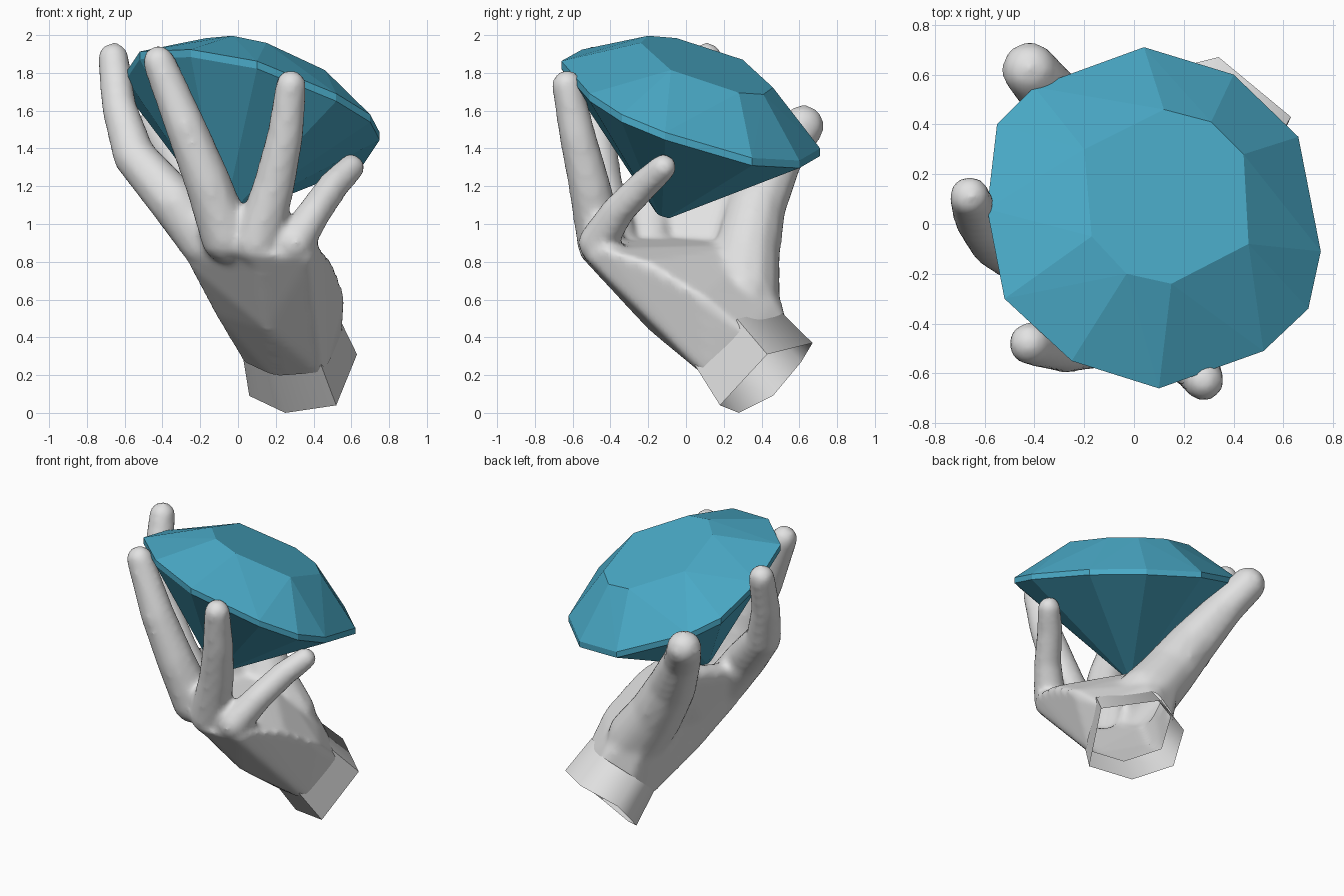
import bpy
import bmesh
from mathutils import Vector

cube = bpy.data.objects.get("Cube")
if cube:
    bpy.data.objects.remove(cube)


def material(name, rgb):
    m = bpy.data.materials.new(name)
    m.use_nodes = True
    m.diffuse_color = (*rgb, 1)
    m.node_tree.nodes["Principled BSDF"].inputs["Base Color"].default_value = (*rgb, 1)
    return m


GREY = material("pale grey", (0.76, 0.76, 0.76))
BLUE = material("gem blue", (0.068, 0.4, 0.57))


def finish(bm, name, mat):
    bmesh.ops.recalc_face_normals(bm, faces=bm.faces)
    mesh = bpy.data.meshes.new(name)
    bm.to_mesh(mesh)
    bm.free()
    mesh.materials.append(mat)
    ob = bpy.data.objects.new(name, mesh)
    bpy.context.collection.objects.link(ob)
    return ob


def hull(bm, points):
    verts = [bm.verts.new(p) for p in points]
    out = bmesh.ops.convex_hull(bm, input=verts)
    spare = {g for g in out["geom_interior"] + out["geom_unused"]
             if isinstance(g, bmesh.types.BMVert)}
    bmesh.ops.delete(bm, geom=list(spare), context="VERTS")


def loft(bm, rings):
    # Open tube through the rings; returns the last row of vertices
    rows = [[bm.verts.new(p) for p in ring] for ring in rings]
    n = len(rows[0])
    for a, b in zip(rows, rows[1:]):
        for i in range(n):
            j = (i + 1) % n
            bm.faces.new((a[i], a[j], b[j], b[i]))
    return rows[-1]


def smooth(ob, degrees):
    bpy.ops.object.select_all(action="DESELECT")
    ob.select_set(True)
    bpy.context.view_layer.objects.active = ob
    bpy.ops.object.shade_smooth_by_angle(angle=degrees * 3.14159 / 180)


# Unit sphere directions for the finger joints
ball = bmesh.new()
bmesh.ops.create_icosphere(ball, subdivisions=2, radius=1)
DIRS = [v.co.normalized() for v in ball.verts]
ball.free()


def finger(bm, joints):
    # Each bone is the hull of the two balls at its ends
    for a, b in zip(joints, joints[1:]):
        hull(bm, [Vector(j[:3]) + d * j[3] for j in (a, b) for d in DIRS])


# Gem: tilted outline, crown, girdle and pavilion
def tilted(x, y, height):
    return Vector((x, y, height - 0.285 * x - 0.35 * y))


GIRDLE = [(.04, .71), (.4, .6), (.66, .35), (.75, -.11), (.7, -.34), (.52, -.51),
          (.1, -.66), (-.25, -.55), (-.52, -.3), (-.59, .06), (-.55, .4), (-.4, .55)]
TABLE = [(.12, .46), (.31, .41), (.44, .28), (.46, -.08), (.15, -.24),
         (-.03, -.2), (-.17, -.05), (-.2, .3)]
bm = bmesh.new()
upper = [tilted(x, y, 1.66) for x, y in GIRDLE]
lower = [tilted(x, y, 1.62) for x, y in GIRDLE]
hull(bm, upper + [tilted(x, y, 1.918) for x, y in TABLE])
# Drop the flat underside of the crown
rim = {v for v in bm.verts if any((v.co - p).length < 0.001 for p in upper)}
under = [f for f in bm.faces if all(v in rim for v in f.verts)]
bmesh.ops.delete(bm, geom=under, context="FACES")
culet = Vector((-.07, -.12, 1.05))
tip = [culet + (p - tilted(.07, .02, 1.62)) * 0.06 for p in lower]
bm.faces.new(loft(bm, [upper, lower, tip]))
bmesh.ops.remove_doubles(bm, verts=bm.verts, dist=0.001)
finish(bm, "gem", BLUE)

# Wrist: open cut sleeve running into the heel of the hand
RIM = [Vector(p) for p in ((.25, .28, 0), (.52, .18, .04), (.63, .43, .31),
                           (.34, .67, .37), (.1, .61, .27), (.06, .46, .09))]
mid = sum(RIM, Vector()) / len(RIM)
ARM = Vector((-.06, -.16, .2))
bm = bmesh.new()
loft(bm, [RIM, [mid + (p - mid) * 0.9 + ARM for p in RIM]])
smooth(finish(bm, "wrist", GREY), 65)

# Palm: wedge from the wrist to the knuckles and the thumb root
bm = bmesh.new()
PALM = [(.57, .08, .62), (.5, -.2, .8), (.44, -.44, .87), (.38, -.53, .82),
        (.1, -.57, .84), (-.08, -.5, .94), (.15, -.2, .44), (-.12, 0, .52),
        (-.26, -.22, .78), (-.32, -.2, .96), (.28, .47, .6), (.12, .46, .72),
        (-.06, .42, .9)]
hull(bm, [mid + (p - mid) * 0.87 + ARM * 0.6 for p in RIM] + [Vector(p) for p in PALM])

# Fingers and thumb as joints: position and radius
FINGERS = {
    "index": [(-.17, -.2, .9, .14), (-.34, -.18, 1.12, .135), (-.55, -.07, 1.36, .115),
              (-.63, .02, 1.62, .095), (-.66, .11, 1.88, .085)],
    "middle": [(-.06, -.4, .93, .14), (-.16, -.46, 1.22, .125), (-.28, -.49, 1.52, .11),
               (-.42, -.48, 1.86, .088)],
    "ring": [(.1, -.45, .9, .13), (.19, -.51, 1.2, .115), (.25, -.575, 1.47, .1),
             (.28, -.63, 1.735, .084)],
    "little": [(.3, -.47, .9, .105), (.41, -.36, 1.07, .09), (.51, -.22, 1.21, .084),
               (.6, -.12, 1.3, .074)],
    "thumb": [(.16, .3, .62, .2), (0, .32, .84, .18), (-.15, .37, 1.08, .16),
              (-.32, .5, 1.36, .125), (-.42, .62, 1.52, .115)],
}
for joints in FINGERS.values():
    finger(bm, joints)
# Web between thumb and index finger
hull(bm, [Vector(c) + d * 0.07 for c in
          ((-.25, -.12, 1.02), (-.18, .33, 1.13), (0, .3, .75), (-.1, 0, .7)) for d in DIRS])
hand = finish(bm, "hand", GREY)

# Fuse palm and fingers into one soft surface
fuse = hand.modifiers.new("fuse", "REMESH")
fuse.mode = "VOXEL"
fuse.voxel_size = 0.022
fuse.use_smooth_shade = True
soft = hand.modifiers.new("soften", "SMOOTH")
soft.factor = 0.5
soft.iterations = 8
baked = bpy.data.meshes.new_from_object(
    hand.evaluated_get(bpy.context.evaluated_depsgraph_get()))

# Open the hand where it meets the wrist, so the sleeve stays hollow
bm = bmesh.new()
bm.from_mesh(baked)
bmesh.ops.bisect_plane(bm, geom=bm.verts[:] + bm.edges[:] + bm.faces[:],
                       plane_co=mid + ARM * 0.85, plane_no=ARM.normalized(),
                       clear_inner=True)
bm.to_mesh(baked)
bm.free()
hand.modifiers.clear()
hand.data = baked
